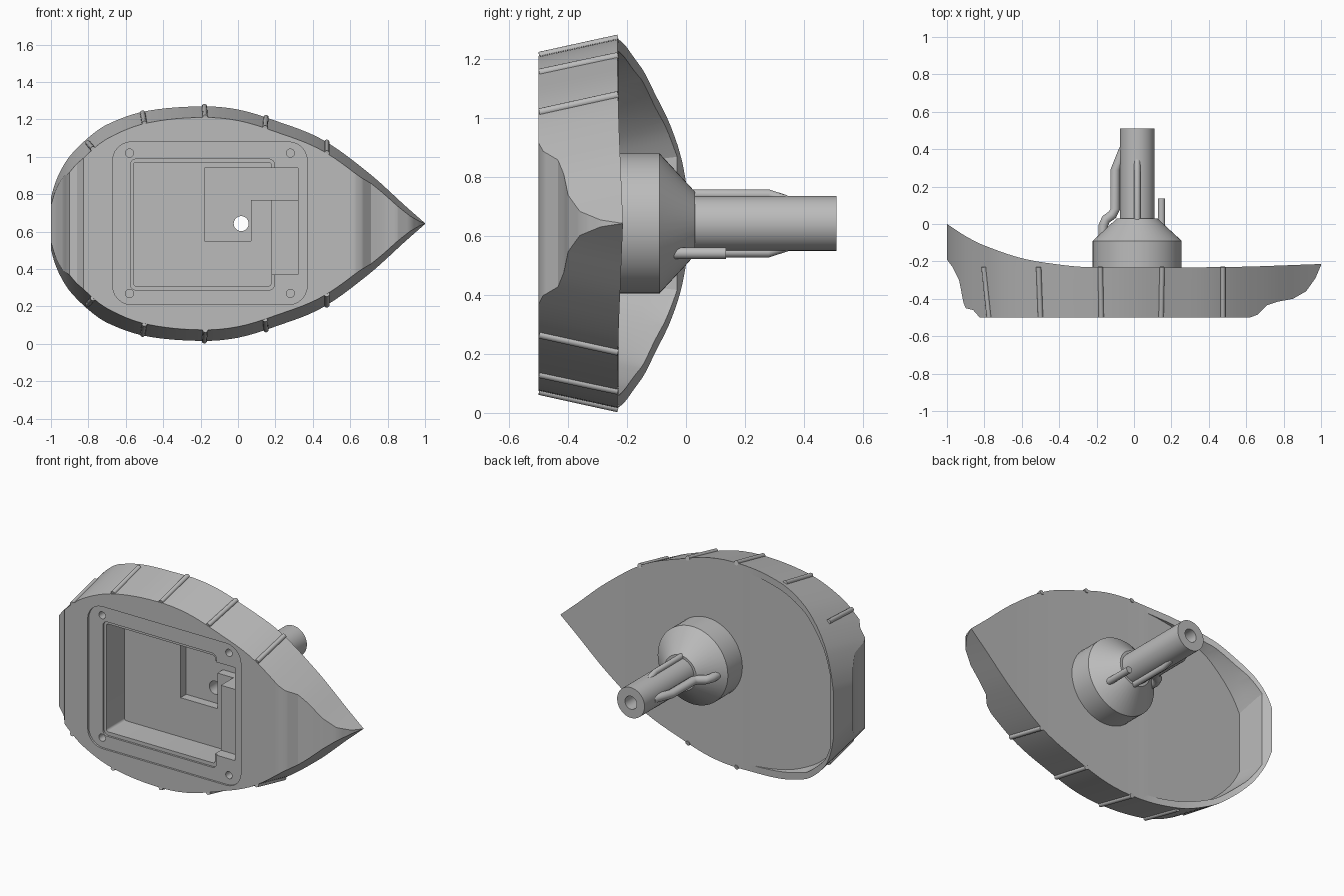
import bpy, bmesh, math
from mathutils import Vector

cube = bpy.data.objects.get("Cube")
if cube:
    bpy.data.objects.remove(cube)

grey = bpy.data.materials.new("plain_grey")
grey.use_nodes = True
grey.diffuse_color = (0.5, 0.5, 0.5, 1)
grey.node_tree.nodes["Principled BSDF"].inputs["Base Color"].default_value = (0.5, 0.5, 0.5, 1)

ZC = 0.643   # hull centre height
CX = 0.017   # funnel axis

# hull profiles along x: half width, lower edge, upper edge
WIDTH = [(-1, .14), (-.98, .21), (-.95, .28), (-.9, .36), (-.8, .46), (-.7, .53), (-.5, .6),
         (-.2, .627), (0, .61), (.2, .55), (.45, .45), (.7, .27), (.9, .09), (1, .002)]
KEEL = [(-1, -.19), (-.97, -.23), (-.935, -.3), (-.912, -.42), (-.9, -.45), (-.86, -.46),
        (-.825, -.5), (.62, -.5), (.66, -.485), (.71, -.435), (.77, -.415), (.85, -.4),
        (.92, -.36), (.97, -.29), (1, -.22)]
RIM = [(-1, 0), (-.9, -.065), (-.8, -.115), (-.6, -.183), (-.4, -.217), (-.25, -.23),
       (.5, -.23), (1, -.214)]


def lerp(table, x):
    for (a, p), (b, q) in zip(table, table[1:]):
        if x <= b:
            return p + (q - p) * (x - a) / (b - a)
    return table[-1][1]


def curve(table, x):
    """Smooth interpolation through the table points."""
    n = len(table)
    slope = []
    for i in range(n):
        a, b = table[max(i - 1, 0)], table[min(i + 1, n - 1)]
        slope.append((b[1] - a[1]) / (b[0] - a[0]))
    for i in range(n - 1):
        (a, p), (b, q) = table[i], table[i + 1]
        if x <= b:
            h, t = b - a, (x - a) / (b - a)
            return (p * (1 + 2 * t) * (1 - t) ** 2 + q * t * t * (3 - 2 * t)
                    + h * slope[i] * t * (1 - t) ** 2 - h * slope[i + 1] * t * t * (1 - t))
    return table[-1][1]


def half_width(x, y):
    return max(curve(WIDTH, x) - 0.22 * max(curve(RIM, x) - y, 0), 0.001)


def finish(name, bm, angle=30):
    bmesh.ops.recalc_face_normals(bm, faces=bm.faces)
    me = bpy.data.meshes.new(name)
    bm.to_mesh(me)
    bm.free()
    ob = bpy.data.objects.new(name, me)
    bpy.context.collection.objects.link(ob)
    me.materials.append(grey)
    if angle:
        smooth(ob, angle)
    return ob


def smooth(ob, angle):
    bpy.ops.object.select_all(action='DESELECT')
    ob.select_set(True)
    bpy.context.view_layer.objects.active = ob
    bpy.ops.object.shade_smooth_by_angle(angle=math.radians(angle))


def skin(name, rings, closed=False, angle=30):
    """Join equal rings of points with quads; cap both ends unless closed."""
    bm = bmesh.new()
    rows = [[bm.verts.new(p) for p in r] for r in rings]
    n = len(rows[0])
    pairs = list(zip(rows, rows[1:])) + ([(rows[-1], rows[0])] if closed else [])
    for a, b in pairs:
        for i in range(n):
            j = (i + 1) % n
            bm.faces.new((a[i], a[j], b[j], b[i]))
    if not closed:
        bm.faces.new(rows[0])
        bm.faces.new(rows[-1])
    return finish(name, bm, angle)


def hull_loft(name, stations, low, high, inset=0, angle=0):
    rings = []
    for x in stations:
        ys = [low(x) + (high(x) - low(x)) * k / 4 for k in range(5)]
        side = [(y, max(half_width(x, y) - inset, 0.001)) for y in ys]
        rings.append([(x, y, ZC + w) for y, w in side]
                     + [(x, y, ZC - w) for y, w in reversed(side)])
    return skin(name, rings, angle=angle)


def prism(name, x0, x1, z0, z1, y0, y1, r=0):
    """Block along y with optional rounded corners."""
    pts = []
    for cx, cz, start in ((x1 - r, z1 - r, 0), (x0 + r, z1 - r, 1),
                          (x0 + r, z0 + r, 2), (x1 - r, z0 + r, 3)):
        for k in range(7 if r else 1):
            a = math.pi / 2 * (start + k / 6)
            pts.append((cx + r * math.cos(a), cz + r * math.sin(a)))
    return skin(name, [[(x, y, z) for x, z in pts] for y in (y0, y1)], angle=0)


def lathe(name, profile, x, z, n=48, closed=False, angle=30):
    """Revolve (radius, y) points about an axis parallel to y."""
    rings = [[(x + r * math.cos(math.tau * i / n), y, z + r * math.sin(math.tau * i / n))
              for i in range(n)] for r, y in profile]
    return skin(name, rings, closed, angle)


def pipe(name, points, r, n=12):
    """Round rod following a path."""
    pts = [Vector(p) for p in points]
    rings = []
    for i, p in enumerate(pts):
        d = (pts[min(i + 1, len(pts) - 1)] - pts[max(i - 1, 0)]).normalized()
        u = d.cross(Vector((0.3, 0, 1))).normalized()
        v = d.cross(u)
        rings.append([p + r * (u * math.cos(math.tau * k / n) + v * math.sin(math.tau * k / n))
                      for k in range(n)])
    return skin(name, rings, angle=40)


def cut(ob, cutter):
    mod = ob.modifiers.new("cut", 'BOOLEAN')
    mod.operation, mod.solver, mod.object = 'DIFFERENCE', 'EXACT', cutter
    bpy.ops.object.select_all(action='DESELECT')
    ob.select_set(True)
    bpy.context.view_layer.objects.active = ob
    bpy.ops.object.modifier_apply(modifier=mod.name)
    bpy.data.objects.remove(cutter)


# hull
STEPS = 64
xs = [-math.cos(math.pi * i / STEPS) for i in range(STEPS + 1)]
knots = [k[0] for k in KEEL]
xs = sorted(knots + [x for x in xs if min(abs(x - k) for k in knots) > 0.006])
hull = hull_loft("hull", xs, lambda x: lerp(KEEL, x), lambda x: curve(RIM, x))

# sunken deck behind the raised stern rim
deck_xs = [-.955 + .775 * (i / 30) ** 1.6 for i in range(31)]
cut(hull, hull_loft("deck_cutter", deck_xs, lambda x: -.2285, lambda x: .08, inset=.04))

# hatch recess, seal step, main pocket, side notch, deep slot
for args in ((-.67, .37, .21, 1.08, -.6, -.488, .1),
             (-.575, .195, .288, .988, -.6, -.476, .03),
             (-.56, .178, .31, .97, -.6, -.3, .015),
             (.1, .32, .37, .77, -.6, -.42),
             (-.18, .07, .55, .94, -.6, -.245),
             (.05, .32, .768, .94, -.6, -.246)):
    cut(hull, prism("pocket_cutter", *args))

# screw holes and centre bore
for x in (-.58, .28):
    for z in (.27, 1.02):
        cut(hull, lathe("screw_cutter", [(.022, -.6), (.022, -.4)], x, z, 20, angle=0))
cut(hull, lathe("bore_cutter", [(.04, -.4), (.04, .1)], CX, ZC, 32, angle=0))
smooth(hull, 25)

# funnel: base drum, cone and hollow tube
lathe("funnel", [(.04, -.235), (.238, -.235), (.238, -.09), (.108, .03), (.093, .03),
                 (.093, .51), (.04, .51)], CX, ZC, closed=True)

# hull ribs on both sides
for i, (x0, x1) in enumerate(((-.775, -.803), (-.5, -.51), (-.175, -.18), (.145, .15), (.475, .475))):
    for side, label in ((1, "upper"), (-1, "lower")):
        path = []
        for k in range(4):
            t = k / 3
            x, y = x0 + (x1 - x0) * t, -.498 + .268 * t
            path.append((x, y, ZC + side * half_width(x, y)))
        pipe(f"{label}_rib_{i + 1}", path, .014)

# rods along the funnel tube
for side, label in ((1, "upper"), (-1, "lower")):
    pipe(label + "_funnel_rod", [(CX, -.03, ZC + side * .098), (CX, .28, ZC + side * .098),
                                 (CX, .34, ZC + side * .078)], .018)

# bent steam pipe and short whistle pipe
pipe("bent_pipe", [(-.165, -.08, ZC), (-.165, -.01, ZC), (-.15, .025, ZC), (-.115, .05, ZC),
                   (-.1, .08, ZC), (-.1, .29, ZC), (-.055, .4, ZC)], .026)
pipe("short_pipe", [(.147, -.06, .542), (.147, .135, .542)], .02)
